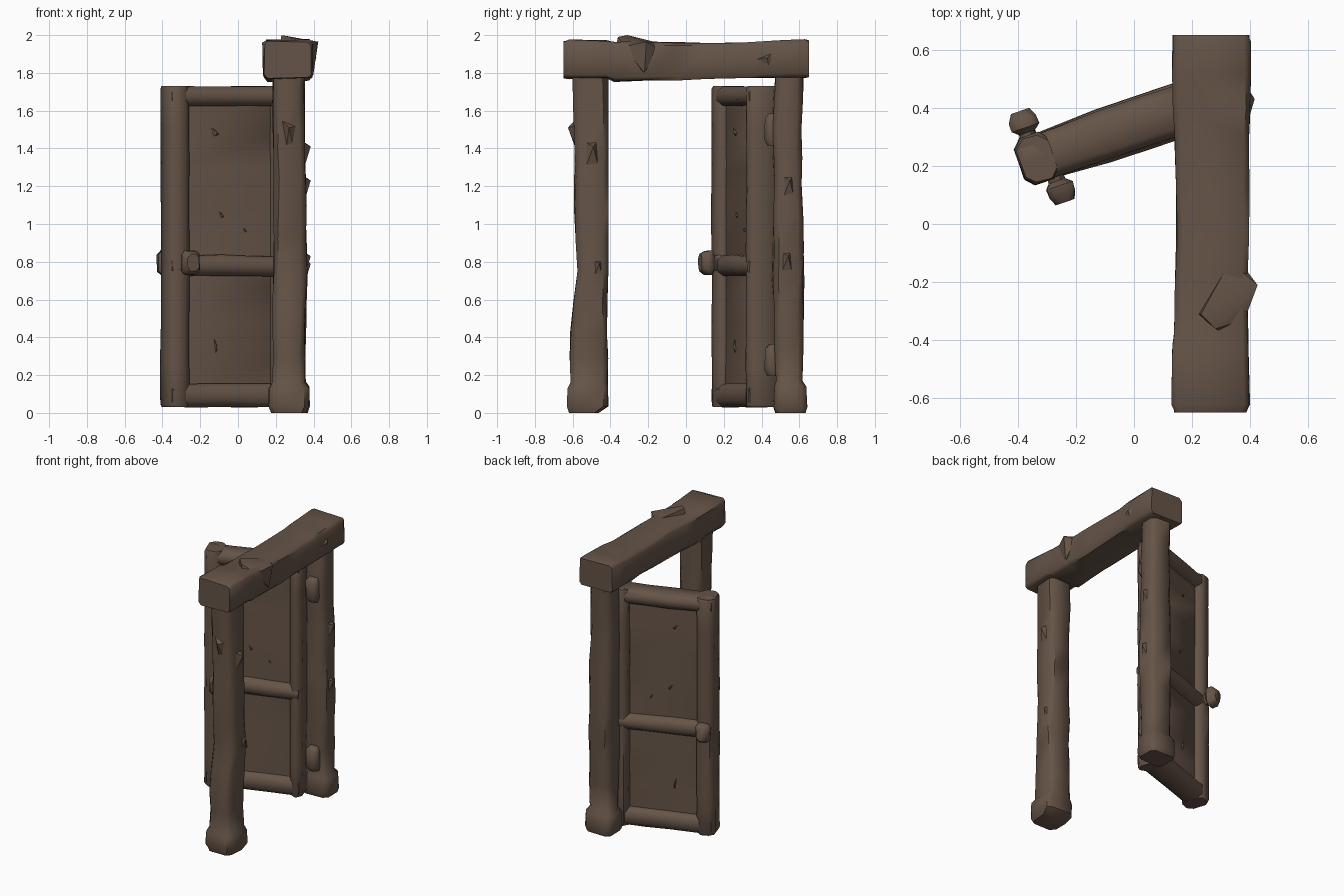
import bpy, bmesh, math, random
from mathutils import Matrix, Vector

random.seed(4)
wood = bpy.data.materials.new("weathered_brown_wood")
wood.diffuse_color = (0.13, 0.088, 0.063, 1)
DOOR = Matrix.Rotation(math.radians(19), 4, 'Z')   # the door stands open
I = Matrix.Identity(4)


def finish(name, bm, m=I, angle=50):
    bmesh.ops.recalc_face_normals(bm, faces=bm.faces)
    bm.transform(m)
    me = bpy.data.meshes.new(name)
    bm.to_mesh(me)
    bm.free()
    me.materials.append(wood)
    me.shade_smooth()
    me.set_sharp_from_angle(angle=math.radians(angle))
    ob = bpy.data.objects.new(name, me)
    bpy.context.collection.objects.link(ob)
    return ob


def beam(name, axis, rows, c=0.02, jit=0.004, step=0.22, m=I):
    """Rough-hewn timber: chamfered rectangles (t, a0, a1, b0, b1) along an axis."""
    full = [rows[0]]
    for r in rows[1:]:
        p = full[-1]
        n = max(1, math.ceil(abs(r[0] - p[0]) / step))
        full += [tuple(x + (y - x) * k / n for x, y in zip(p, r)) for k in range(1, n + 1)]
    bm = bmesh.new()
    rings = []
    for t, a0, a1, b0, b1 in full:
        pts = [(a0 + c, b0), (a1 - c, b0), (a1, b0 + c), (a1, b1 - c),
               (a1 - c, b1), (a0 + c, b1), (a0, b1 - c), (a0, b0 + c)]
        ring = []
        for a, b in pts:
            a += random.uniform(-jit, jit)
            b += random.uniform(-jit, jit)
            ring.append(bm.verts.new({'x': (t, a, b), 'y': (a, t, b), 'z': (a, b, t)}[axis]))
        rings.append(ring)
    for r, s in zip(rings, rings[1:]):
        for i in range(8):
            bm.faces.new((r[i], r[(i + 1) % 8], s[(i + 1) % 8], s[i]))
    bm.faces.new(rings[0])
    bm.faces.new(rings[-1])
    return finish(name, bm, m)


def chip(name, pts, m=I):
    """Splinter of wood: convex hull of a few points."""
    bm = bmesh.new()
    for p in pts:
        bm.verts.new(p)
    res = bmesh.ops.convex_hull(bm, input=bm.verts)
    loose = [v for v in bm.verts if not v.link_faces]
    bmesh.ops.delete(bm, geom=loose, context='VERTS')
    return finish(name, bm, m, 30)


# Posts with swollen feet
beam("front_post", 'z', [
    (0.0, 0.18, 0.365, -0.615, -0.46), (0.035, 0.162, 0.378, -0.628, -0.412),
    (0.13, 0.165, 0.375, -0.625, -0.412), (0.16, 0.182, 0.355, -0.612, -0.412),
    (0.42, 0.185, 0.352, -0.612, -0.415), (0.75, 0.187, 0.365, -0.575, -0.41),
    (1.1, 0.187, 0.36, -0.59, -0.412), (1.4, 0.185, 0.35, -0.585, -0.41),
    (1.8, 0.185, 0.35, -0.60, -0.41)], c=0.028, jit=0.005)
beam("hinge_post", 'z', [
    (0.0, 0.175, 0.37, 0.475, 0.635), (0.03, 0.165, 0.378, 0.462, 0.64),
    (0.14, 0.165, 0.375, 0.465, 0.638), (0.17, 0.185, 0.355, 0.478, 0.615),
    (0.7, 0.185, 0.362, 0.46, 0.622), (1.2, 0.185, 0.36, 0.468, 0.615),
    (1.5, 0.187, 0.352, 0.455, 0.61), (1.8, 0.185, 0.35, 0.475, 0.62)], c=0.028, jit=0.005)

# Lintel, thicker at both ends
beam("lintel", 'y', [
    (-0.648, 0.14, 0.385, 1.775, 1.965), (-0.62, 0.132, 0.397, 1.77, 1.975),
    (-0.42, 0.135, 0.395, 1.772, 1.97), (-0.38, 0.14, 0.392, 1.755, 1.965),
    (-0.05, 0.148, 0.392, 1.762, 1.962), (0.3, 0.14, 0.397, 1.775, 1.958),
    (0.40, 0.135, 0.402, 1.775, 1.965), (0.63, 0.132, 0.398, 1.775, 1.978),
    (0.65, 0.135, 0.395, 1.78, 1.97)], c=0.018, jit=0.004)

# Splinters on the frame
chip("lintel_splinter", [(0.22, -0.31, 1.94), (0.23, -0.31, 2.0), (0.28, -0.36, 1.99),
     (0.33, -0.13, 1.955), (0.425, -0.21, 1.965), (0.38, -0.15, 1.93),
     (0.40, -0.22, 1.80), (0.30, -0.37, 1.94), (0.38, -0.33, 1.94)])
chip("lintel_side_splinter", [(0.38, 0.48, 1.93), (0.415, 0.43, 1.88), (0.37, 0.28, 1.86),
     (0.38, 0.45, 1.78), (0.37, 0.5, 1.84)])
chip("front_post_splinter", [(0.22, -0.58, 1.56), (0.27, -0.625, 1.51), (0.32, -0.58, 1.52),
     (0.25, -0.57, 1.36), (0.3, -0.57, 1.38)])
for k, (y, z) in enumerate([(-0.5, 1.38), (0.54, 1.2), (-0.47, 0.76), (0.53, 0.8)]):
    chip(f"post_side_splinter_{k}", [(0.345, y - 0.04, z - 0.1), (0.345, y + 0.04, z - 0.09),
         (0.385, y + 0.01, z + 0.03), (0.35, y - 0.03, z + 0.05), (0.34, y + 0.03, z + 0.06)])

# Hinges between door and post
for name, z in (("lower_hinge", 0.28), ("upper_hinge", 1.5)):
    beam(name, 'z', [(z - 0.085, 0.245, 0.315, 0.43, 0.49), (z - 0.05, 0.235, 0.325, 0.415, 0.49),
                     (z + 0.06, 0.235, 0.325, 0.42, 0.49), (z + 0.085, 0.25, 0.31, 0.44, 0.49)], c=0.02)

# Door frame: u along the door, v through its thickness
U0, U1, V0, V1 = -0.305, 0.365, 0.238, 0.405
beam("free_stile", 'z', [(0.03, U0 + .006, -0.185, V0 + .006, V1 - .006), (0.045, U0, -0.18, V0, V1),
     (1.715, U0, -0.18, V0, V1), (1.73, U0 + .006, -0.185, V0 + .006, V1 - .006)],
     c=0.03, jit=0.003, m=DOOR)
beam("hinge_stile", 'z', [(0.03, 0.285, U1 - .006, V0, V1), (0.045, 0.28, U1, V0 - .008, V1 + .004),
     (1.715, 0.28, U1, V0 - .008, V1 + .004), (1.73, 0.285, U1 - .006, V0, V1)],
     c=0.03, jit=0.003, m=DOOR)
for name, z0, z1, ex in (("bottom_rail", 0.031, 0.155, 0), ("middle_rail", 0.725, 0.835, 0.01),
                         ("top_rail", 1.625, 1.729, 0)):
    beam(name, 'x', [(U0 + .02, V0 + .005, V1 - .005, z0, z1), (0.0, V0 - ex, V1 + ex, z0, z1),
         (U1 - .02, V0 - .003 - ex, V1 + ex, z0, z1 - ex)], c=0.03, jit=0.003, m=DOOR)

# Recessed boards
beam("door_panel", 'z', [(0.08, -0.24, 0.32, 0.285, 0.355), (1.69, -0.24, 0.32, 0.285, 0.355)],
     c=0.005, jit=0.004, m=DOOR)
for k, (u, z, w, h) in enumerate([(-0.04, 1.49, 0.04, 0.035), (0.0, 1.05, 0.025, 0.03),
                                  (0.13, 0.97, 0.02, 0.025), (-0.03, 0.36, 0.015, 0.065)]):
    for v, s in ((0.286, -1), (0.354, 1)):
        chip(f"panel_splinter_{k}_{'front' if s < 0 else 'back'}",
             [(u - w, v - s * .01, z + h), (u + w, v - s * .01, z - h * .6), (u, v - s * .01, z - h),
              (u + w * .5, v + s * .014, z - h * .2), (u, v - s * .01, z + h * .6)], DOOR)

# Door knobs on both faces
for name, s, base, u, zc in (("front_knob", -1, V0, -0.20, 0.795), ("back_knob", 1, V1, -0.245, 0.795)):
    rows = []
    for d, r in ((-0.03, 0.036), (0.012, 0.034), (0.03, 0.056), (0.06, 0.056), (0.09, 0.038)):
        rows.append((base + s * d, u - r * .85, u + r * .85, zc - r * 1.15, zc + r * 1.15))
    beam(name, 'y', rows, c=0.02, jit=0.004, m=DOOR)
